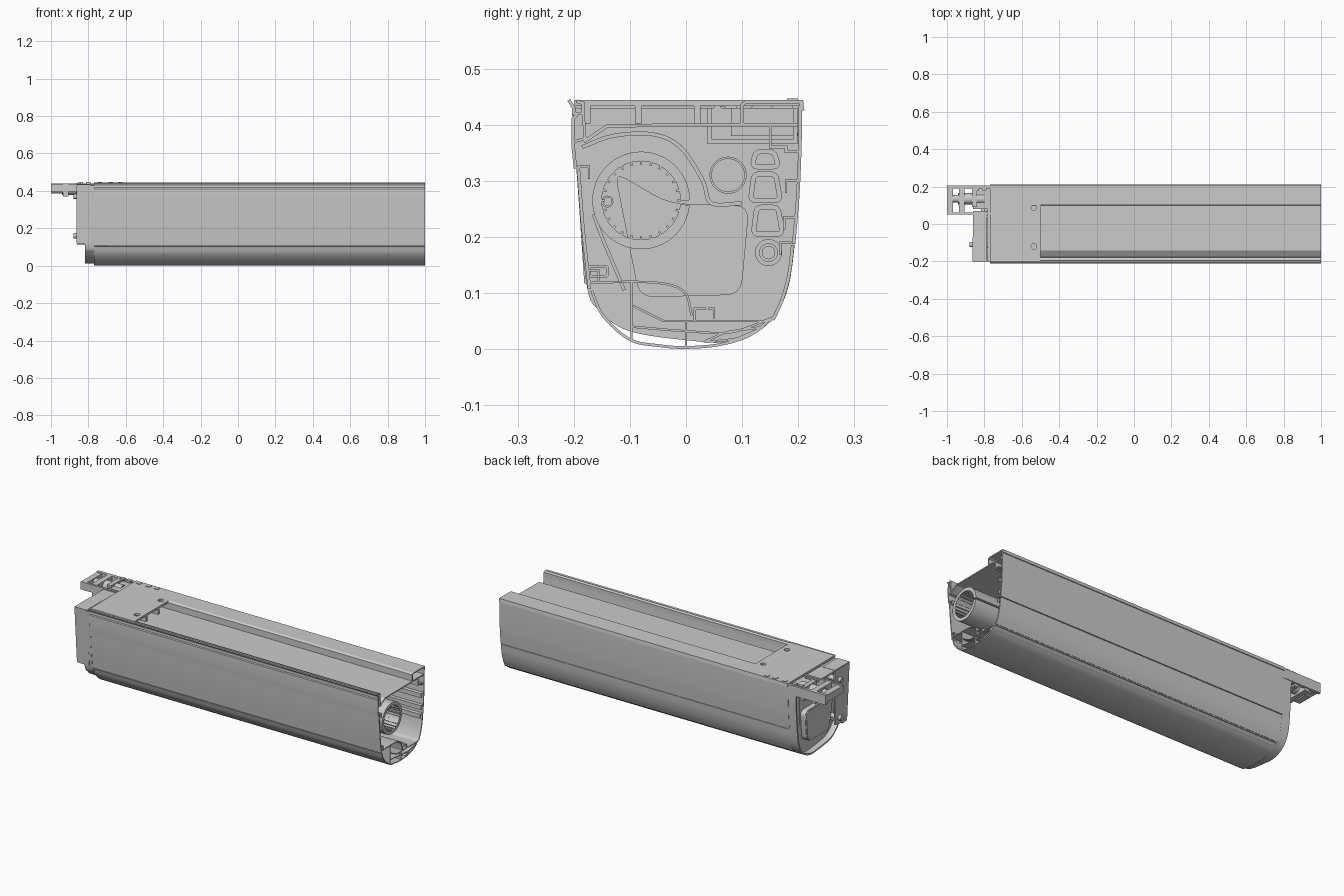
import bpy, bmesh, math
from mathutils import Vector

if "Cube" in bpy.data.objects:
    bpy.data.objects.remove(bpy.data.objects["Cube"])

XL, XR = -0.77, 1.0


def make(name, verts, faces):
    me = bpy.data.meshes.new(name)
    me.from_pydata(verts, [], faces)
    bm = bmesh.new()
    bm.from_mesh(me)
    bmesh.ops.recalc_face_normals(bm, faces=bm.faces)
    bm.to_mesh(me)
    bm.free()
    ob = bpy.data.objects.new(name, me)
    bpy.context.collection.objects.link(ob)
    return ob


def prism(name, poly, x0, x1):
    """Solid (y, z) outline extruded along x."""
    n = len(poly)
    verts = [(x, y, z) for x in (x0, x1) for y, z in poly]
    faces = [tuple(range(n)), tuple(range(n, 2 * n))]
    faces += [(i, (i + 1) % n, n + (i + 1) % n, n + i) for i in range(n)]
    return make(name, verts, faces)


def strip(name, pts, t, x0, x1, closed=False):
    """Wall of thickness t centred on a (y, z) path, extruded along x."""
    P = [Vector(p) for p in pts]
    n = len(P)
    verts = []
    for i, p in enumerate(P):
        a = P[i - 1] if (i or closed) else p
        b = P[(i + 1) % n] if (i < n - 1 or closed) else p
        dirs = [d.normalized() for d in (p - a, b - p) if d.length > 1e-6]
        nrm = sum((Vector((-d.y, d.x)) for d in dirs), Vector((0, 0))).normalized()
        k = max(0.5, abs(nrm.dot(Vector((-dirs[0].y, dirs[0].x)))))
        o = nrm * (t / 2 / k)
        for x in (x0, x1):
            verts += [(x, p.x + o.x, p.y + o.y), (x, p.x - o.x, p.y - o.y)]
    faces = []
    for i in range(n if closed else n - 1):
        a, b = 4 * i, 4 * ((i + 1) % n)
        faces += [(a + u, a + v, b + v, b + u) for u, v in ((0, 1), (1, 3), (3, 2), (2, 0))]
    if not closed:
        faces += [(0, 1, 3, 2), tuple(4 * n - 4 + k for k in (0, 1, 3, 2))]
    return make(name, verts, faces)


def box(name, x0, x1, y0, y1, z0, z1):
    return prism(name, [(y0, z0), (y1, z0), (y1, z1), (y0, z1)], x0, x1)


def circle(y, z, r, n=48):
    return [(y + r * math.cos(2 * math.pi * i / n), z + r * math.sin(2 * math.pi * i / n)) for i in range(n)]


def spline(pts, k=5):
    """Catmull-Rom smoothing of a path."""
    P = [Vector(p) for p in pts]
    P = [2 * P[0] - P[1]] + P + [2 * P[-1] - P[-2]]
    out = []
    for a, b, c, d in zip(P, P[1:], P[2:], P[3:]):
        for j in range(k):
            t = j / k
            v = 0.5 * (2 * b + (c - a) * t + (2 * a - 5 * b + 4 * c - d) * t ** 2 + (3 * b - a - 3 * c + d) * t ** 3)
            out.append((v.x, v.y))
    return out + [tuple(P[-2])]


def round_poly(pts, r, n=6):
    """Polygon with rounded corners."""
    out, P = [], [Vector(p) for p in pts]
    for i, p in enumerate(P):
        a = p + (P[i - 1] - p).normalized() * r
        b = p + (P[(i + 1) % len(P)] - p).normalized() * r
        out += [tuple((1 - t) ** 2 * a + 2 * t * (1 - t) * p + t * t * b) for t in (j / n for j in range(n + 1))]
    return out


def cut(ob, cutter):
    m = ob.modifiers.new("cut", "BOOLEAN")
    m.operation, m.solver, m.object = "DIFFERENCE", "EXACT", cutter
    cutter.hide_render = True
    cutter.hide_set(True)


# Long extruded housing: separate walls with small steps between them
strip("front_upper_wall", [(-.195, .418), (-.201, .41), (-.201, .36), (-.197, .322)], .006, XL, XR)
strip("front_wall", spline([(-.192, .325), (-.184, .22), (-.172, .108)]), .006, XL, XR)
strip("bottom_shell", spline([(-.168, .104), (-.148, .06), (-.1, .017), (-.046, .006), (0, .003), (.06, .008),
                              (.114, .025), (.152, .055)], 6), .005, XL, XR)
strip("back_lower_wall", spline([(.155, .052), (.172, .09), (.184, .135), (.19, .185)]), .006, XL, XR)
strip("back_wall", spline([(.192, .188), (.199, .27), (.203, .36), (.204, .438)]), .006, XL, XR)
# Front lip channel
strip("front_lip", [(-.209, .444), (-.2, .43), (-.2, .42), (-.183, .42), (-.183, .438), (-.195, .442)], .006, XL, XR)
strip("front_lip_web", [(-.183, .42), (-.18, .375), (-.198, .37)], .005, XL, XR)
# Recessed top and raised rear channel
strip("recess_floor", [(-.182, .37), (-.14, .398), (.1, .4), (.2, .4)], .006, XL, XR)
strip("rear_top_channel", [(.1, .4), (.1, .436), (.108, .441), (.206, .441), (.208, .425)], .006, XL, XR)
strip("rear_inner_channel", [(.2, .352), (.178, .352), (.178, .36), (.15, .36), (.15, .398)], .005, XL, XR)
# Inner rails along the walls
for i, (y, z, s) in enumerate([(.198, .3, -1), (.195, .235, -1), (.188, .19, -1), (-.193, .325, 1), (-.176, .14, 1)]):
    strip(f"wall_rail_{i}", [(y, z), (y + s * .02, z), (y + s * .02, z - .022)], .004, XL, XR)
# Front bar inner webs
strip("front_bar_shelf", spline([(-.17, .118), (-.09, .12), (-.03, .115), (0, .098), (.01, .06)]), .004, XL, XR)
strip("front_bar_floor", [(-.094, .077), (-.04, .05), (.15, .05), (.158, .06)], .004, XL, XR)
strip("front_bar_web_front", [(-.097, .016), (-.097, .12)], .004, XL, XR)
strip("front_bar_web_middle", [(0, .004), (0, .05)], .004, XL, XR)
strip("front_bar_inner_skin", spline([(-.097, .04), (0, .032), (.08, .03), (.152, .055)]), .004, XL, XR)
strip("front_bar_hook", [(.015, .05), (.015, .072), (.035, .072)], .004, XL, XR)
strip("front_bar_hook_2", [(.04, .072), (.05, .072), (.05, .055)], .004, XL, XR)
strip("seal_pocket", round_poly([(.03, .012), (.09, .018), (.14, .04), (.07, .03)], .008), .004, XL, XR, True)

# Fabric roller with inner teeth
strip("roller_tube", circle(-.08, .265, .0785, 64), .017, XL + .02, XR)
for i in range(24):
    a = 2 * math.pi * i / 24
    d, s = Vector((math.cos(a), math.sin(a))), Vector((-.08, .265))
    strip(f"roller_tooth_{i}", [tuple(s + d * .064), tuple(s + d * .071)], .004, XL + .02, XR)

# End cap: plate with dished centre and outer rim
outline = spline([(-.198, .43), (-.192, .33), (-.174, .12), (-.15, .07), (-.1, .036), (0, .02), (.08, .017),
                  (.14, .045), (.175, .1), (.19, .19), (.2, .34), (.2, .43)])
cap = prism("end_cap_plate", outline, -.783, -.768)
dish = round_poly([(-.13, .32), (-.085, .09), (.1, .095), (.115, .258), (-.03, .262)], .03)
cut(cap, prism("dish_cutter", dish, -.85, -.7))
strip("dish_wall", dish, .006, -.812, -.768, True)
prism("dish_panel", dish, -.818, -.81)
strip("end_cap_rim", outline, .008, -.817, -.768)
# End cap outer cover
strip("cover_side", [(-.075, .43), (-.2, .43), (-.192, .33), (-.178, .12), (-.14, .118)], .007, -.86, -.785)
prism("cover_face", [(-.2, .43), (-.07, .43), (-.075, .13), (-.178, .12)], -.863, -.855)
box("cover_top", -.86, -.785, -.2, .07, .422, .432)
for i, z in enumerate((.16, .37)):
    prism(f"cover_peg_{i}", circle(-.11, z, .014, 20), -.88, -.8)

# Inner ribs and pockets on the end cap
strip("cap_arch_rib", spline([(-.185, .36), (-.13, .38), (-.06, .383), (-.01, .36), (.03, .3), (.045, .26), (.1, .26)]),
      .007, -.77, -.72)
strip("cap_diagonal_rib", [(-.165, .24), (-.15, .2), (-.11, .105)], .006, -.77, -.7)
strip("cap_round_boss", circle(.075, .31, .031), .004, -.77, -.755, True)
strip("cap_small_boss", circle(.147, .172, .02, 32), .008, -.77, -.72, True)
prism("cap_bolt", circle(.147, .172, .012, 20), -.77, -.73)
strip("cap_pin", circle(-.14, .263, .009, 24), .003, -.77, -.74, True)
for i, (y0, z0, y1, z1) in enumerate([(.118, .325, .165, .352), (.115, .265, .168, .312), (.12, .205, .172, .253)]):
    strip(f"cap_pocket_{i}", round_poly([(y0, z0), (y1, z0), (y1 - .008, z1), (y0 + .006, z1)], .01), .009, -.77, -.72, True)
strip("cap_screw_block", round_poly([(-.172, .13), (-.14, .13), (-.14, .147), (-.172, .147)], .004), .005, -.77, -.7, True)

# Mounting plate on top, with two screw holes and ribs beneath
plate = box("mounting_plate", XL, -.5, -.2, .203, .433, .444)
for i, y in enumerate((.088, -.12)):
    c = circle(-.535, y, .015, 24)
    hole = make(f"plate_hole_cutter_{i}", [(a, b, z) for z in (.42, .46) for a, b in c],
                [tuple(range(24)), tuple(range(24, 48))] + [(j, (j + 1) % 24, 24 + (j + 1) % 24, 24 + j) for j in range(24)])
    cut(plate, hole)
for i, y in enumerate((-.176, -.085, .02)):
    box(f"plate_rib_{i}", XL, -.5, y - .006, y + .006, .402, .434)
strip("bracket_inner_box", [(.042, .43), (.042, .37), (.195, .37), (.195, .43)], .008, -.8, -.62)

# Hinge bracket protruding at the left end
box("bracket_back_rail", -1, -.76, .19, .207, .385, .44)
box("bracket_front_rail", -1, -.77, .05, .062, .395, .438)
box("bracket_end_block", -1, -.968, .055, .2, .395, .436)
box("bracket_cross_bar", -.935, -.905, .055, .2, .37, .44)
box("bracket_inner_bar", -.865, -.84, .09, .2, .37, .442)
box("bracket_base", -.86, -.76, .08, .2, .38, .43)
prism("bracket_pivot", circle(.135, .408, .03, 32), -.94, -.8)
prism("bracket_shaft", circle(.135, .412, .02, 32), -.995, -.93)
for i, x in enumerate((-.84, -.8, -.74, -.68, -.63)):
    box(f"bracket_clip_{i}", x - .012, x + .012, .18, .2, .435, .447)
box("bracket_leg", -.8, -.77, .15, .19, .2, .38)

# Smooth the curved walls and keep hard edges
for ob in bpy.context.scene.objects:
    if not ob.hide_render:
        ob.select_set(True)
        bpy.context.view_layer.objects.active = ob
bpy.ops.object.shade_smooth_by_angle(angle=math.radians(30))
